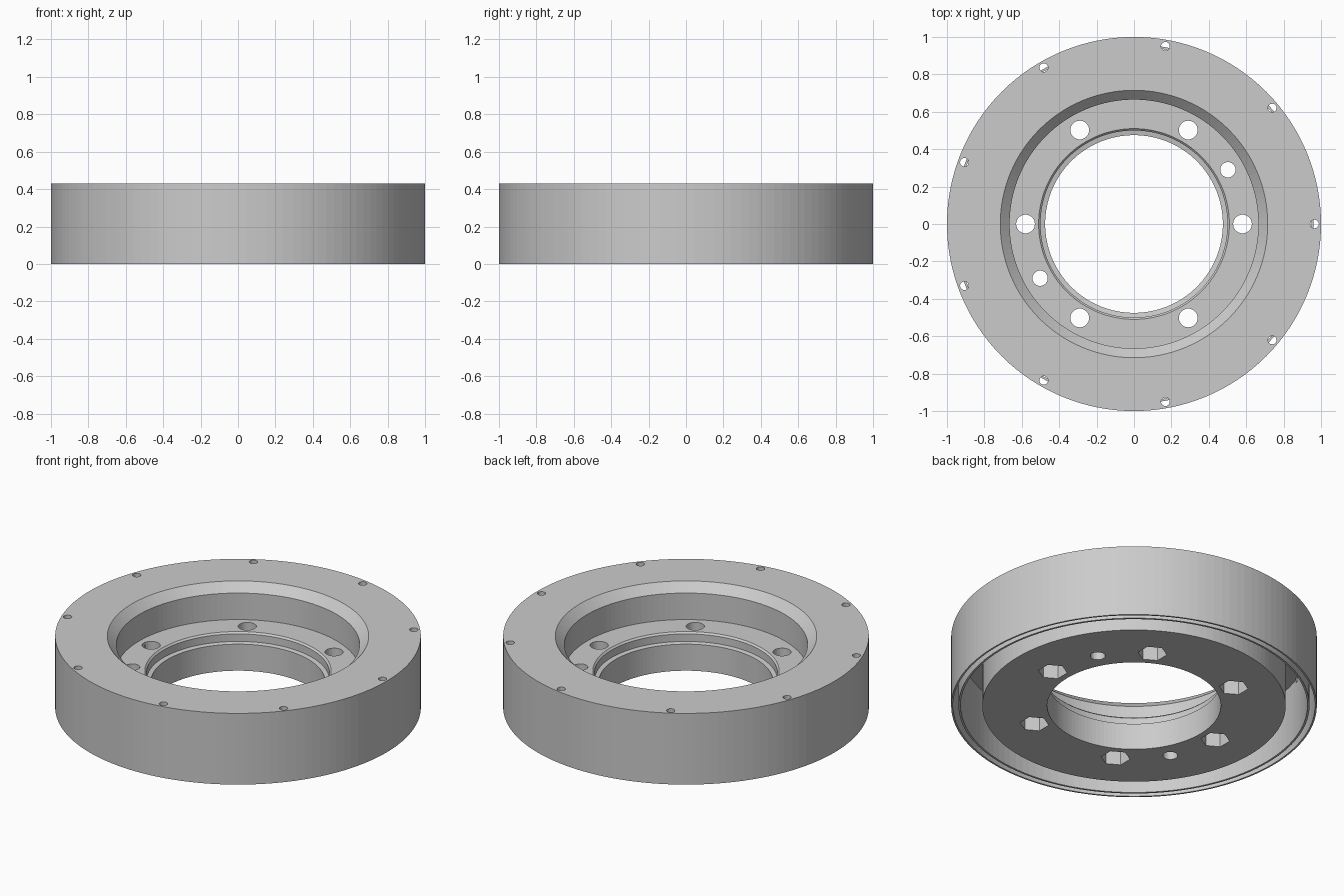
import bpy, bmesh, math
from mathutils import Matrix

cube = bpy.data.objects.get("Cube")
if cube:
    bpy.data.objects.remove(cube)

# One plain grey for the whole part
grey = bpy.data.materials.new("machined_grey")
grey.use_nodes = True
grey.diffuse_color = (0.6, 0.6, 0.6, 1)
grey.node_tree.nodes["Principled BSDF"].inputs["Base Color"].default_value = (0.6, 0.6, 0.6, 1)

SEGMENTS = 128
HEIGHT = 0.43
FLOOR = 0.22
BOLT_CIRCLE = 0.58


def make_object(name, bm):
    bmesh.ops.recalc_face_normals(bm, faces=bm.faces)
    mesh = bpy.data.meshes.new(name)
    bm.to_mesh(mesh)
    bm.free()
    mesh.materials.append(grey)
    obj = bpy.data.objects.new(name, mesh)
    bpy.context.collection.objects.link(obj)
    return obj


def lathe(name, profile):
    """Revolve a closed (radius, height) profile about z."""
    bm = bmesh.new()
    rings = []
    for i in range(SEGMENTS):
        a = math.tau * i / SEGMENTS
        rings.append([bm.verts.new((r * math.cos(a), r * math.sin(a), z)) for r, z in profile])
    n = len(profile)
    for i in range(SEGMENTS):
        a, b = rings[i], rings[(i + 1) % SEGMENTS]
        for j in range(n):
            k = (j + 1) % n
            bm.faces.new((a[j], b[j], b[k], a[k]))
    return make_object(name, bm)


def add_drill(bm, sides, radius, circle, degrees, z0, z1, twist=0):
    """Add one upright prism at an angle on a circle."""
    a = math.radians(degrees)
    place = Matrix.Translation((circle * math.cos(a), circle * math.sin(a), (z0 + z1) / 2))
    bmesh.ops.create_cone(bm, cap_ends=True, segments=sides, radius1=radius, radius2=radius,
                          depth=z1 - z0, matrix=place @ Matrix.Rotation(math.radians(twist), 4, "Z"))


def cut(target, name, bm):
    cutter = make_object(name, bm)
    cutter.hide_render = True
    mod = target.modifiers.new(name, "BOOLEAN")
    mod.operation = "DIFFERENCE"
    mod.solver = "EXACT"
    mod.object = cutter
    bpy.context.view_layer.objects.active = target
    bpy.ops.object.modifier_apply(modifier=mod.name)
    bpy.data.objects.remove(cutter)


# Ring body: stepped bore, sunk floor, chamfered opening, two grooves underneath
body = lathe("flange_ring", [
    (0.475, 0), (0.475, 0.16), (0.5, 0.165), (0.5, 0.21), (0.51, FLOOR),
    (0.665, FLOOR), (0.665, 0.38), (0.715, HEIGHT), (1, HEIGHT), (1, 0),
    (0.99, 0), (0.99, 0.36), (0.96, 0.36), (0.96, 0), (0.948, 0),
    (0.948, 0.36), (0.83, 0.36), (0.83, 0),
])

# Bolt holes, two dowel holes and the small rim holes
holes = bmesh.new()
for i in range(6):
    add_drill(holes, 32, 0.05, BOLT_CIRCLE, 60 * i, -0.1, 0.3)
for angle in (30, 210):
    add_drill(holes, 32, 0.041, BOLT_CIRCLE, angle, -0.1, 0.3)
for i in range(9):
    add_drill(holes, 20, 0.023, 0.965, 40 * i, 0.34, 0.5)
cut(body, "hole_cutter", holes)

# Hexagonal nut pockets under the bolt holes
pockets = bmesh.new()
for i in range(6):
    add_drill(pockets, 6, 0.08, BOLT_CIRCLE, 60 * i, -0.1, 0.1)
cut(body, "nut_pocket_cutter", pockets)
